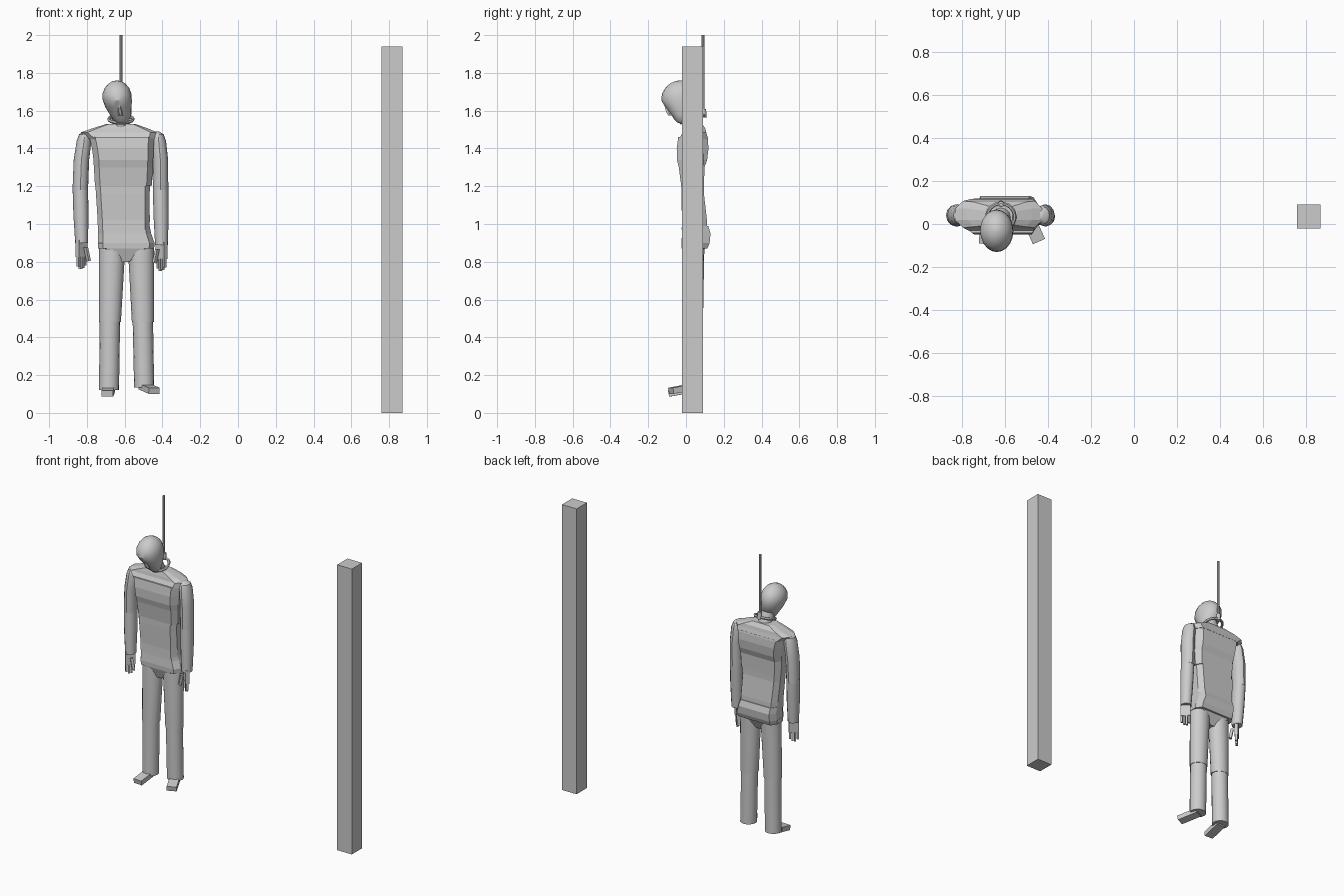
import bpy, bmesh, math
from mathutils import Vector, Matrix

default_cube = bpy.data.objects.get("Cube")
if default_cube:
    bpy.data.objects.remove(default_cube, do_unlink=True)

grey = bpy.data.materials.new("plain grey")
grey.use_nodes = True
grey.diffuse_color = (0.6, 0.6, 0.6, 1)
grey.node_tree.nodes["Principled BSDF"].inputs["Base Color"].default_value = (0.6, 0.6, 0.6, 1)

# Unit cross-sections: a blunt-cornered slab for clothing, a circle for limbs
SLAB = [(1, -.45), (1, .45), (.82, 1), (-.82, 1), (-1, .45), (-1, -.45), (-.82, -1), (.82, -1)]


def circle(sides):
    return [(math.cos(math.tau * i / sides), math.sin(math.tau * i / sides)) for i in range(sides)]


def finish(name, bm, smooth=False):
    bmesh.ops.recalc_face_normals(bm, faces=bm.faces[:])
    mesh = bpy.data.meshes.new(name)
    bm.to_mesh(mesh)
    bm.free()
    mesh.materials.append(grey)
    obj = bpy.data.objects.new(name, mesh)
    bpy.context.collection.objects.link(obj)
    if smooth:
        bpy.ops.object.select_all(action='DESELECT')
        obj.select_set(True)
        bpy.context.view_layer.objects.active = obj
        bpy.ops.object.shade_smooth_by_angle(angle=math.radians(35))
    return obj


def loft(name, rings, section, smooth=False):
    """Each ring is (z, centre x, centre y, half width, half depth)."""
    bm = bmesh.new()
    loops = [[bm.verts.new((cx + u * rx, cy + v * ry, z)) for u, v in section]
             for z, cx, cy, rx, ry in rings]
    count = len(section)
    for low, high in zip(loops, loops[1:]):
        for i in range(count):
            j = (i + 1) % count
            bm.faces.new((low[i], low[j], high[j], high[i]))
    bm.faces.new(loops[0])
    bm.faces.new(loops[-1])
    return finish(name, bm, smooth)


def add_box(bm, centre, size, turn=Matrix()):
    """Add a box turned about the origin of its own frame, then moved."""
    matrix = Matrix.Translation(centre) @ turn @ Matrix.Diagonal((*size, 1))
    bmesh.ops.create_cube(bm, size=1, matrix=matrix)


# Free-standing post
bm = bmesh.new()
add_box(bm, (.815, .035, .97), (.11, .11, 1.94))
finish("post", bm)

# Torso: pelvis, abdomen, chest and shoulder yoke
loft("pelvis", [
    (.80, -.595, .035, .02, .03),
    (.87, -.595, .04, .125, .06),
    (.90, -.595, .045, .148, .07)], SLAB)
loft("jacket_hem", [
    (.87, -.592, .045, .148, .068),
    (.90, -.592, .05, .150, .075),
    (.95, -.60, .055, .140, .075),
    (.99, -.605, .05, .137, .068)], SLAB)
loft("abdomen", [
    (.97, -.605, .045, .137, .068),
    (1.02, -.605, .045, .138, .066),
    (1.16, -.61, .035, .142, .060),
    (1.22, -.61, .035, .146, .060)], SLAB)
loft("chest", [
    (1.20, -.607, .035, .150, .060),
    (1.30, -.607, .03, .156, .068),
    (1.34, -.607, .032, .158, .080),
    (1.40, -.61, .035, .163, .084),
    (1.46, -.615, .037, .172, .078)], SLAB)
loft("shoulder_yoke", [
    (1.45, -.615, .04, .175, .077),
    (1.485, -.63, .045, .203, .062),
    (1.505, -.625, .045, .150, .058),
    (1.53, -.62, .04, .075, .045)], SLAB)

# Neck and bowed head
ROUND = circle(12)
loft("neck", [
    (1.47, -.62, .045, .055, .05),
    (1.53, -.62, .03, .045, .045),
    (1.60, -.625, .0, .045, .045)], ROUND, True)
loft("head", [
    (1.535, -.615, -.02, .025, .022),
    (1.55, -.617, -.022, .042, .038),
    (1.58, -.622, -.02, .057, .058),
    (1.62, -.633, -.025, .070, .085),
    (1.655, -.639, -.032, .077, .099),
    (1.69, -.641, -.031, .076, .096),
    (1.72, -.641, -.03, .065, .080),
    (1.745, -.641, -.03, .043, .053),
    (1.756, -.641, -.03, .022, .027),
    (1.76, -.641, -.03, .004, .005)], circle(20), True)
loft("nose", [
    (1.575, -.621, -.082, .013, .014),
    (1.59, -.623, -.09, .012, .016),
    (1.63, -.63, -.108, .006, .008)], ROUND[::2])

# Rope collar, knot and hanging line
bm = bmesh.new()
segments = 24
tube = circle(6)
tilt = Matrix.Translation((-.62, .035, 1.555)) @ Matrix.Rotation(math.radians(18), 4, 'X')
loops = []
for cu, su in circle(segments):
    loops.append([bm.verts.new(tilt @ Vector(((.064 + .009 * a) * cu, (.064 + .009 * a) * su, .009 * b)))
                  for a, b in tube])
for i, loop in enumerate(loops):
    after = loops[(i + 1) % segments]
    for k in range(6):
        n = (k + 1) % 6
        bm.faces.new((loop[k], loop[n], after[n], after[k]))
finish("rope_collar", bm, True)
loft("rope_knot", [(1.565, -.62, .095, .014, .015), (1.61, -.62, .092, .014, .014)], ROUND, True)
loft("rope", [(1.58, -.62, .09, .008, .008), (2.0, -.62, .09, .008, .008)], circle(8), True)

# Arms: an upper sleeve, a forearm sleeve and a hand for each side
# side, shoulder x, elbow x, wrist x, wrist height, yaw of the hand
for side, shoulder, elbow, wrist, hem, yaw in (
        ("right", -.815, -.835, -.828, .90, 45), ("left", -.42, -.410, -.405, .89, -45)):
    inward = 1 if side == "right" else -1
    loft(side + "_upper_arm", [
        (1.18, elbow, .04, .041, .048),
        (1.34, (shoulder + elbow) / 2 - inward * .004, .04, .041, .052),
        (1.44, shoulder, .04, .039, .050),
        (1.475, shoulder + inward * .004, .04, .030, .040),
        (1.49, shoulder + inward * .012, .04, .014, .020)], ROUND, True)
    loft(side + "_forearm", [
        (hem, wrist, .03, .034, .036),
        (1.05, (elbow + wrist) / 2, .035, .040, .044),
        (1.20, elbow, .04, .041, .047)], ROUND, True)

    bm = bmesh.new()
    turn = Matrix.Rotation(math.radians(yaw), 4, 'Z')
    centre = Vector((wrist, .025, hem))
    add_box(bm, centre + Vector((0, 0, -.03)), (.064, .024, .09), turn)
    for i, length in enumerate((.055, .068, .064, .05)):
        offset = turn @ Vector((-.024 + .016 * i, 0, -.07 - length / 2))
        add_box(bm, centre + offset, (.012, .015, length), turn)
    lean = Matrix.Rotation(math.radians(-12 * inward), 4, 'Y')
    add_box(bm, centre + Vector((inward * .030, -.018, -.06)), (.016, .018, .075), lean @ turn)
    finish(side + "_hand", bm)

# Legs: thigh, shin and a pointed-down foot for each side
LEG = circle(16)
# side, hip x, knee x, ankle x, ankle height, foot yaw
for side, hip, knee, ankle, hem, yaw in (
        ("right", -.668, -.678, -.683, .12, -4), ("left", -.512, -.504, -.497, .135, 24)):
    loft(side + "_thigh", [
        (.48, knee, .036, .058, .054),
        (.82, hip, .038, .068, .058),
        (.89, hip, .04, .066, .058)], LEG, True)
    loft(side + "_shin", [
        (hem, ankle, .037, .053, .052),
        (.50, knee, .036, .054, .052)], LEG, True)

    bm = bmesh.new()
    turn = Matrix.Rotation(math.radians(yaw), 4, 'Z') @ Matrix.Rotation(math.radians(10), 4, 'X')
    heel = Vector((ankle, .04, hem + .005))
    add_box(bm, heel + turn @ Vector((0, -.065, 0)), (.062, .135, .032), turn)
    finish(side + "_foot", bm)
